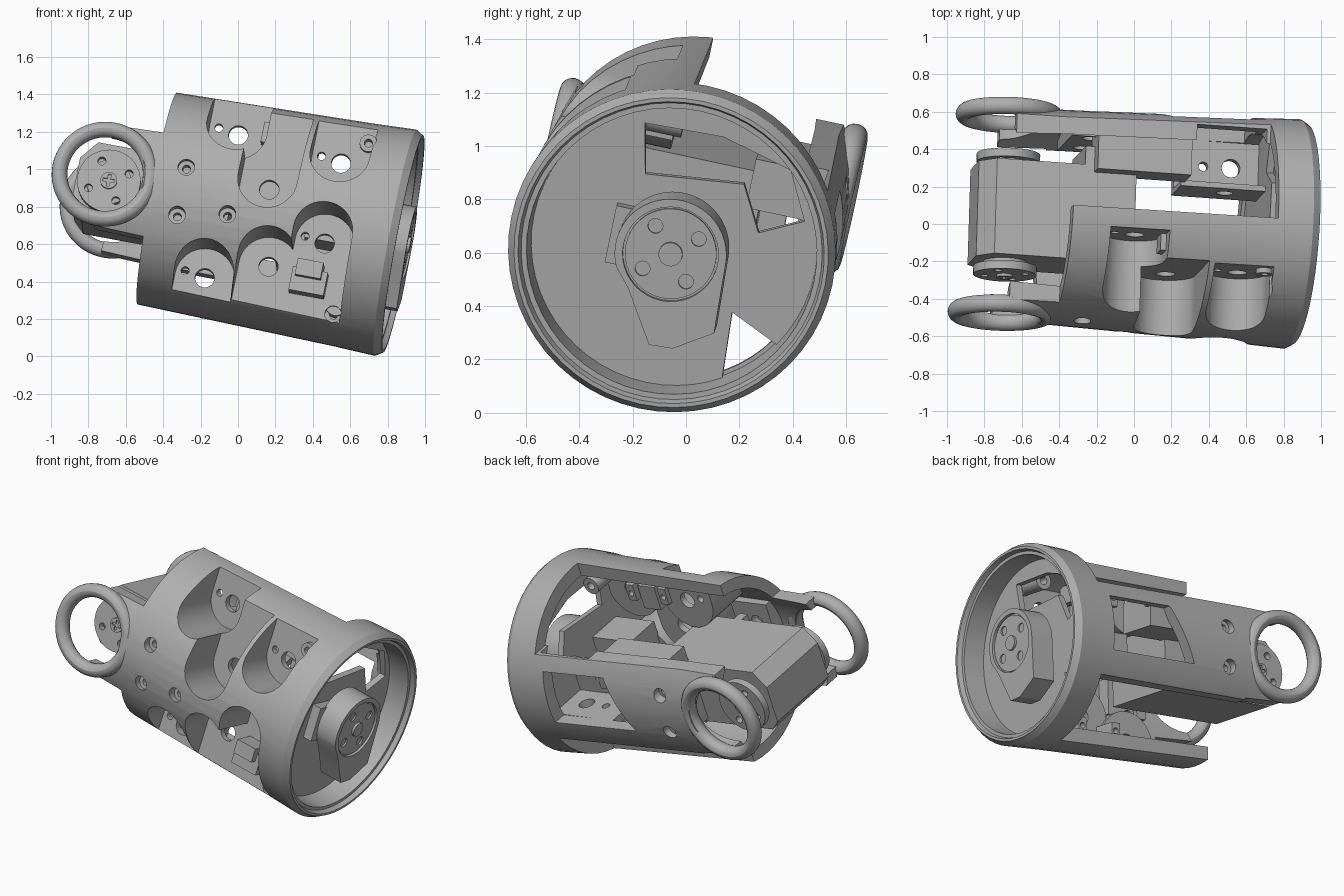
import bpy, bmesh, math
from mathutils import Matrix, Vector

if "Cube" in bpy.data.objects:
    bpy.data.objects.remove(bpy.data.objects["Cube"])

# Local frame: u = tube axis (towards the rim), v = back, w = up
U = Vector((0.981, -0.069, -0.1815)).normalized()
V = Vector((0.03, 0.977, -0.209))
V = (V - U * V.dot(U)).normalized()
W = U.cross(V)
M = Matrix.Translation((0.873, -0.055, 0.602)) @ Matrix((U, V, W)).transposed().to_4x4()
ARM_U = -1.592                  # wrist pivot position along the tube
ARM_W = {-1: -0.03, 1: 0.025}   # arm centre height, front and back

grey = bpy.data.materials.new("plain grey")
grey.diffuse_color = (0.43, 0.43, 0.43, 1)
grey.use_nodes = True
grey.node_tree.nodes["Principled BSDF"].inputs["Base Color"].default_value = grey.diffuse_color


def finish(name, bm):
    bmesh.ops.recalc_face_normals(bm, faces=bm.faces[:])
    me = bpy.data.meshes.new(name)
    bm.to_mesh(me)
    bm.free()
    me.materials.append(grey)
    ob = bpy.data.objects.new(name, me)
    bpy.context.collection.objects.link(ob)
    return ob


def prism(name, pts, axis, a, b):
    """Extrude a 2D outline along one local axis."""
    bm = bmesh.new()
    rows = []
    for t in (a, b):
        row = []
        for p in pts:
            c = list(p)
            c.insert(axis, t)
            row.append(bm.verts.new(c))
        bm.faces.new(row)
        rows.append(row)
    n = len(pts)
    for i in range(n):
        j = (i + 1) % n
        bm.faces.new((rows[0][i], rows[0][j], rows[1][j], rows[1][i]))
    return finish(name, bm)


def box(name, u0, u1, v0, v1, w0, w1):
    return prism(name, [(u0, v0), (u1, v0), (u1, v1), (u0, v1)], 2, w0, w1)


def arc(c, r, a0, a1, n):
    return [(c[0] + r * math.cos(math.radians(a0 + (a1 - a0) * i / n)),
             c[1] + r * math.sin(math.radians(a0 + (a1 - a0) * i / n))) for i in range(n + 1)]


def cyl(name, c, r, axis, a, b, n=32):
    return prism(name, arc(c, r, 0, 360, n)[:-1], axis, a, b)


def lathe(name, prof, n=56):
    """Revolve a closed (u, r) profile around the u axis."""
    bm = bmesh.new()
    rings = [[bm.verts.new((u, r * math.cos(2 * math.pi * i / n), r * math.sin(2 * math.pi * i / n)))
              for u, r in prof] for i in range(n)]
    k = len(prof)
    for i in range(n):
        p, q = rings[i], rings[(i + 1) % n]
        for j in range(k):
            bm.faces.new((p[j], p[(j + 1) % k], q[(j + 1) % k], q[j]))
    return finish(name, bm)


def boolean(ob, other, op='DIFFERENCE'):
    m = ob.modifiers.new("b", 'BOOLEAN')
    m.operation, m.object, m.solver = op, other, 'EXACT'
    bpy.context.view_layer.objects.active = ob
    bpy.ops.object.modifier_apply(modifier=m.name)
    bpy.data.objects.remove(other)


# Tube shell with stepped rim, running on into the two side arms
body = lathe("tube_body", [
    (-1.60, 0.572), (-1.33, 0.576), (-0.26, 0.605), (-0.03, 0.615), (0.01, 0.59), (0.01, 0.575),
    (-0.02, 0.565), (-0.02, 0.545), (-0.2, 0.535), (-0.2, 0.52), (-1.33, 0.50), (-1.60, 0.485)])
for s in (1, -1):      # s: above / below
    for side in (1, -1):
        c = ARM_W[side]
        a, b = sorted((side * 0.05, side * 1.0))
        boolean(body, prism("cut", [(-1.8, c + s * 0.268), (-1.33, c + s * 0.285), (-1.33, s * 0.9), (-1.8, s * 0.9)], 1, a, b))
boolean(body, box("cut", -1.8, -1.33, -0.06, 0.06, -1, 1))
# Open back quarter above and below the rear strap
boolean(body, box("cut", -1.5, -0.22, -0.05, 1, 0.31, 1))
boolean(body, box("cut", -1.5, -0.22, 0.13, 1, -1, -0.27))
# Arm end holes, round off the tips, thin the rear strap, cut its window
for s in (1, -1):
    a, b = sorted((s * 0.2, s * 1))
    boolean(body, cyl("cut", (ARM_U, ARM_W[s]), 0.215, 1, a, b, 48))
boolean(body, box("cut", -0.62, -0.24, 0.2, 0.495, -0.2, 0.6))
boolean(body, prism("cut", [(-0.9, -0.12), (-0.28, -0.12), (-0.28, 0.22), (-0.74, 0.22)], 1, 0.3, 1))

# Round-ended motor pockets in the front: u, w, floor v, open direction
pockets = [(-0.96, 0.39, -0.15, 1), (-0.73, 0.10, -0.29, 1), (-0.38, 0.31, -0.30, 1),
           (-0.98, -0.43, -0.25, -1), (-0.655, -0.31, -0.27, -1), (-0.384, -0.13, -0.27, -1)]


def slot(u, w, r, d, v0, v1):
    pts = arc((u, w), r, 180, 360, 20) if d > 0 else arc((u, w), r, 180, 0, 20)
    return prism("slot", pts + [(u + r, d * 0.8), (u - r, d * 0.8)], 1, v0, v1)


for u, w, f, d in pockets:
    house = slot(u, w, 0.19, d, -0.8, f + 0.04)
    boolean(house, cyl("clip", (0, 0), 0.54, 0, -1.3, -0.15, 56), 'INTERSECT')
    boolean(body, house, 'UNION')
for u, w, f, d in pockets:
    boolean(body, slot(u, w, 0.16, d, -0.9, f))
for i, (u, w, f, d) in enumerate(pockets):
    boolean(body, cyl("cut", (u, w), 0.052, 1, f - 0.1, f + 0.1, 24))
    if i not in (1, 4):
        boolean(body, cyl("cut", (u - 0.11, w + 0.02), 0.022, 1, f - 0.1, f + 0.1, 16))

# Recessed screws: u, w, side
screws = [(-1.17, 0.08, -1), (-1.17, -0.18, -1), (-0.905, -0.13, -1), (-0.255, 0.44, -1),
          (-0.265, -0.5, -1), (-1.17, 0.15, 1), (-1.17, -0.1, 1)]
for u, w, s in screws:
    a, b = sorted((s * 0.2, s * 0.9))
    boolean(body, cyl("cut", (u, w), 0.045, 1, a, b, 24))
    surf = math.sqrt(0.58 ** 2 - w * w)
    a, b = sorted((s * (surf - 0.11), s * (surf - 0.05)))
    seat = cyl("screw_seat", (u, w), 0.047, 1, a, b, 24)
    boolean(seat, cyl("cut", (u, w), 0.022, 1, -1, 1, 16))

# Arm end rings
for s, nm in ((-1, "front"), (1, "back")):
    c = (ARM_U, ARM_W[s])
    bm = bmesh.new()
    n, k = 56, 16
    g = [[bm.verts.new((c[0] + (0.244 + 0.042 * math.cos(b)) * math.cos(a), s * 0.535 + 0.047 * math.sin(b),
                        c[1] + (0.244 + 0.042 * math.cos(b)) * math.sin(a)))
          for b in (2 * math.pi * j / k for j in range(k))] for a in (2 * math.pi * i / n for i in range(n))]
    for i in range(n):
        for j in range(k):
            i2, j2 = (i + 1) % n, (j + 1) % k
            bm.faces.new((g[i][j], g[i2][j], g[i2][j2], g[i][j2]))
    finish(nm + "_arm_ring", bm)
    # Mount pad inside the arm and horn disc on the wrist motor
    a, b = sorted((s * 0.41, s * 0.5))
    pad = box(nm + "_arm_pad", -1.28, -1.0, a, b, -0.21, 0.21)
    for u, w, t in screws:
        if t == s and u == -1.17:
            boolean(pad, cyl("cut", (u, w), 0.044, 1, -1, 1, 24))
    a, b = sorted((s * 0.285, s * 0.33))
    c = (-1.58, -0.02)
    horn = cyl(nm + "_wrist_horn", c, 0.17, 1, a, b, 40)
    for p in arc(c, 0.115, 30, 300, 3):
        boolean(horn, cyl("cut", p, 0.022, 1, -1, 1, 16))
    a, b = sorted((s * 0.25, s * 0.30))
    cyl(nm + "_wrist_hub", c, 0.12, 1, a, b)
    a, b = sorted((s * 0.32, s * 0.345))
    screw = cyl(nm + "_wrist_screw", c, 0.045, 1, a, b, 24)
    a, b = sorted((s * 0.335, s * 0.4))
    for du, dw in ((0.032, 0.008), (0.008, 0.032)):
        boolean(screw, box("cut", c[0] - du, c[0] + du, a, b, c[1] - dw, c[1] + dw))

# Wrist motor case
prism("wrist_motor", [(-1.76, -0.15), (-1.76, 0.09), (-1.68, 0.19), (-0.92, 0.19), (-0.92, -0.21), (-1.7, -0.21)],
      1, -0.26, 0.26)
box("wrist_motor_flange", -1.2, -1.14, -0.32, 0.36, -0.19, 0.19)

# Bulkhead inside the rim with its openings
plate = cyl("bulkhead", (0, 0), 0.54, 0, -0.2, -0.16, 56)
boolean(plate, prism("cut", [(0.29, -0.7), (0.264, -0.207), (0.446, -0.29), (0.7, -0.45)], 0, -0.4, 0.2))
boolean(plate, prism("cut", [(-0.2, 0.43), (-0.16, 0.24), (0.21, 0.28), (0.3, 0.11), (0.46, 0.19),
                             (0.37, 0.37), (0.1, 0.44)], 0, -0.4, 0.2))

# Output pivot plate at the rim
pivot = prism("output_pivot", arc((0, 0), 0.21, 0, 205, 30) + [(-0.13, -0.16), (-0.01, -0.355), (0.08, -0.35), (0.22, -0.26)],
              0, -0.11, 0.045)
boolean(pivot, cyl("cut", (0, 0), 0.18, 0, 0.025, 0.2, 40))
horn = cyl("output_horn", (0, 0), 0.172, 0, 0.0, 0.035, 40)
for p in arc((0, 0), 0.12, 40, 310, 3):
    boolean(horn, cyl("cut", p, 0.028, 0, -0.1, 0.2, 20))
cyl("output_hub", (0, 0), 0.045, 0, 0.02, 0.05, 24)

# Inner motors, brackets and bosses
box("output_motor", -0.5, -0.1, -0.24, 0.0, -0.11, 0.11)
box("upper_motor_end", -0.73, -0.6, -0.26, -0.1, 0.3, 0.46)
box("lower_motor_end", -0.52, -0.33, -0.36, -0.22, -0.43, -0.3)
box("lower_motor_step", -0.5, -0.36, -0.4, -0.22, -0.35, -0.26)
box("rear_block", -1.15, -0.64, 0.22, 0.49, 0.1, 0.29)
wall = box("rear_bracket_wall", -0.66, -0.19, 0.2, 0.23, -0.14, 0.1)
boolean(wall, cyl("cut", (-0.4, -0.02), 0.045, 1, 0, 1, 24))
floor = box("rear_bracket_floor", -0.66, -0.19, 0.2, 0.5, -0.17, -0.12)
boolean(floor, cyl("cut", (-0.35, 0.36), 0.05, 2, -1, 1, 24))
boolean(floor, cyl("cut", (-0.5, 0.36), 0.025, 2, -1, 1, 16))
for w in (0.44, -0.45):
    boss = cyl("screw_boss", (-0.26, w), 0.055, 1, -0.26, -0.06, 24)
    boolean(boss, cyl("cut", (-0.26, w), 0.025, 1, -0.15, 0.2, 16))
# Mounting posts along the inside of the front shell
for u in (-0.8, -0.55):
    for s in (1, -1):
        w0, w1 = sorted((s * 0.36, s * 0.47))
        post = box("mount_post", u - 0.03, u + 0.03, -0.24, -0.08, w0, w1)
        boolean(post, cyl("cut", (u, s * 0.41), 0.018, 1, -0.14, 0.2, 12))

# Place everything and smooth the round parts
bpy.ops.object.select_all(action='DESELECT')
for ob in bpy.context.collection.objects:
    ob.data.transform(M)
    ob.select_set(True)
    bpy.context.view_layer.objects.active = ob
bpy.ops.object.shade_smooth_by_angle(angle=math.radians(25))
